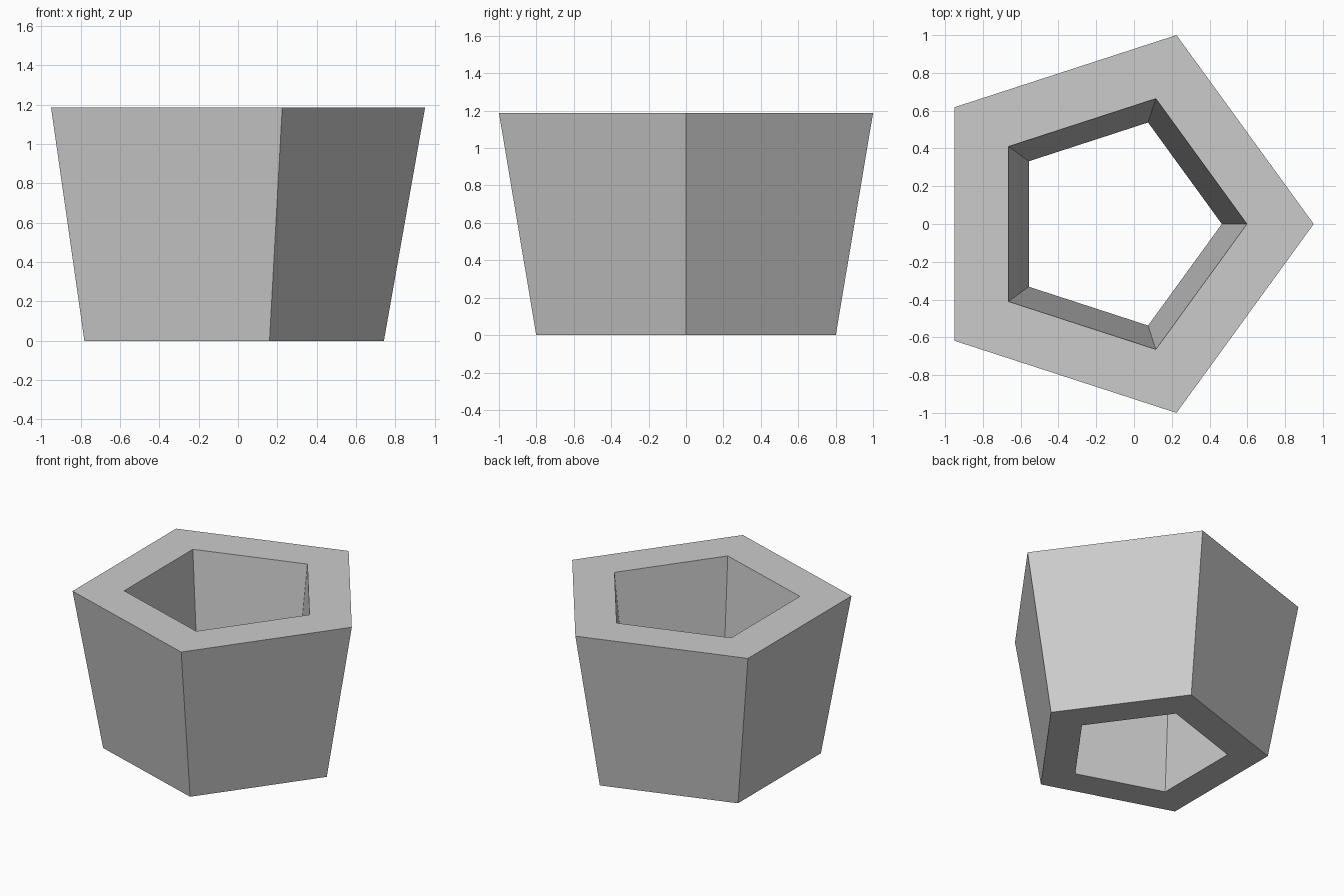
import bpy
import bmesh
from math import cos, sin, tau

cube = bpy.data.objects.get("Cube")
if cube:
    bpy.data.objects.remove(cube, do_unlink=True)

SIDES = 5
CENTRE_X = -0.1
HEIGHT = 1.187

# Plain grey material
grey = bpy.data.materials.new("plain grey")
grey.use_nodes = True
colour = (0.6, 0.6, 0.6, 1)
grey.diffuse_color = colour
grey.node_tree.nodes["Principled BSDF"].inputs["Base Color"].default_value = colour


def ring(bm, radius, z):
    """Pentagon of vertices with one corner towards +x."""
    return [bm.verts.new((CENTRE_X + radius * cos(tau * i / SIDES),
                          radius * sin(tau * i / SIDES), z))
            for i in range(SIDES)]


# Tapered pentagonal tube: outer wall, rim, inner wall and base rim
bm = bmesh.new()
profile = [(0.842, 0), (1.0515, HEIGHT), (0.698, HEIGHT), (0.565, 0)]
rings = [ring(bm, r, z) for r, z in profile]
for k, low in enumerate(rings):
    high = rings[(k + 1) % len(rings)]
    for i in range(SIDES):
        j = (i + 1) % SIDES
        bm.faces.new((low[i], low[j], high[j], high[i]))
bmesh.ops.recalc_face_normals(bm, faces=bm.faces)

mesh = bpy.data.meshes.new("pentagonal_pot")
bm.to_mesh(mesh)
bm.free()
mesh.materials.append(grey)
pot = bpy.data.objects.new("pentagonal_pot", mesh)
bpy.context.collection.objects.link(pot)
